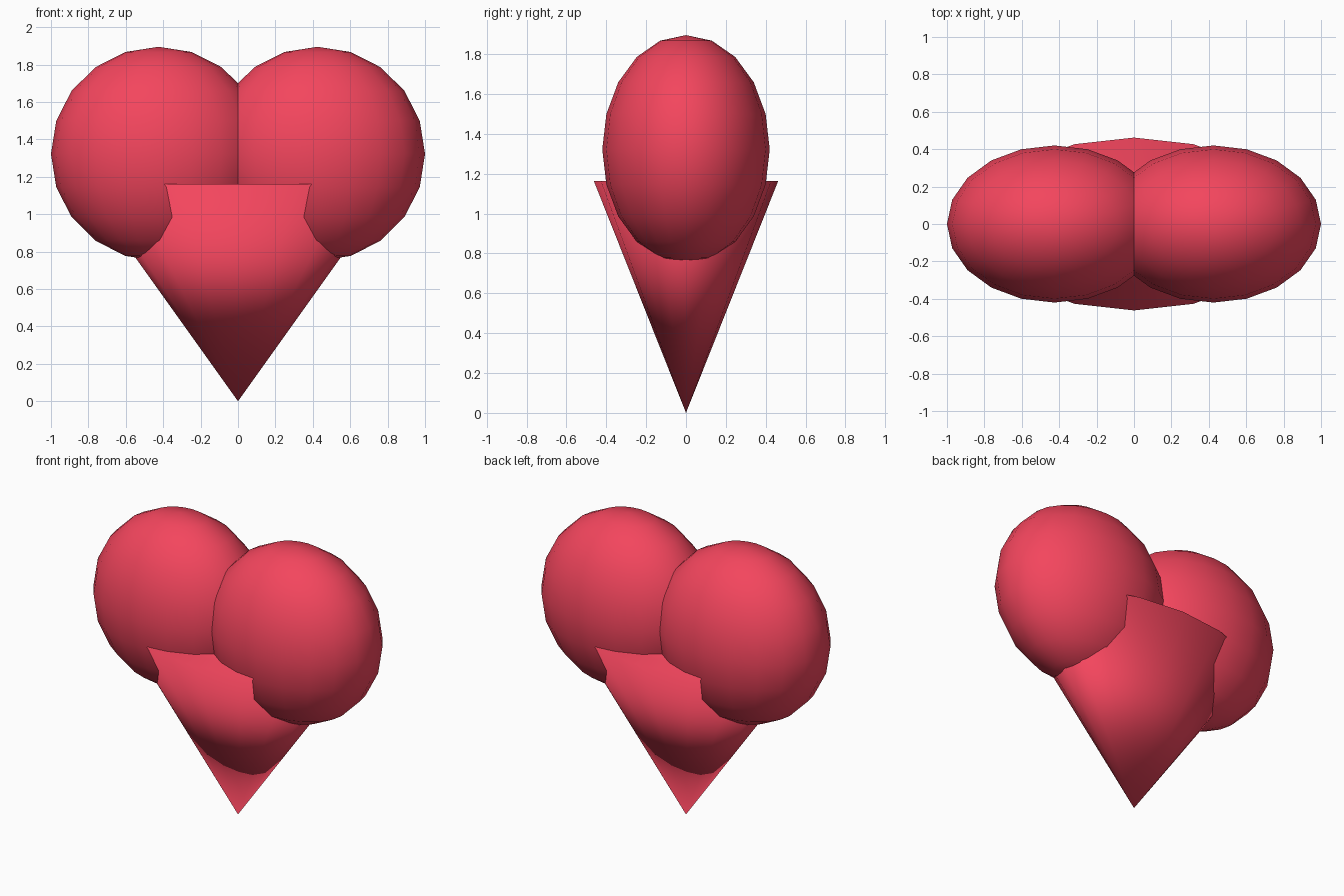
import bpy, bmesh
from mathutils import Matrix, Vector

if "Cube" in bpy.data.objects:
    bpy.data.objects.remove(bpy.data.objects["Cube"])

mat = bpy.data.materials.new("red")
mat.diffuse_color = (0.9, 0.06, 0.11, 1)
mat.use_nodes = True
mat.node_tree.nodes["Principled BSDF"].inputs["Base Color"].default_value = mat.diffuse_color


def add_part(name, bm, scale, location):
    bmesh.ops.transform(bm, verts=bm.verts,
                        matrix=Matrix.Translation(location) @ Matrix.Diagonal((*scale, 1)))
    mesh = bpy.data.meshes.new(name)
    bm.to_mesh(mesh)
    bm.free()
    mesh.shade_smooth()
    mesh.materials.append(mat)
    obj = bpy.data.objects.new(name, mesh)
    bpy.context.collection.objects.link(obj)


# Two rounded upper lobes
for name, side in (("left_lobe", -1), ("right_lobe", 1)):
    bm = bmesh.new()
    bmesh.ops.create_uvsphere(bm, u_segments=20, v_segments=10, radius=1)
    add_part(name, bm, (0.575, 0.42, 0.573), Vector((side * 0.425, 0, 1.322)))

# Flattened cone pointing down to the tip, capped on top
bm = bmesh.new()
bmesh.ops.create_cone(bm, cap_ends=True, segments=16, radius1=0, radius2=1, depth=1)
bmesh.ops.remove_doubles(bm, verts=bm.verts, dist=1e-4)
add_part("lower_point", bm, (0.83, 0.462, 1.162), Vector((0, 0, 0.581)))
